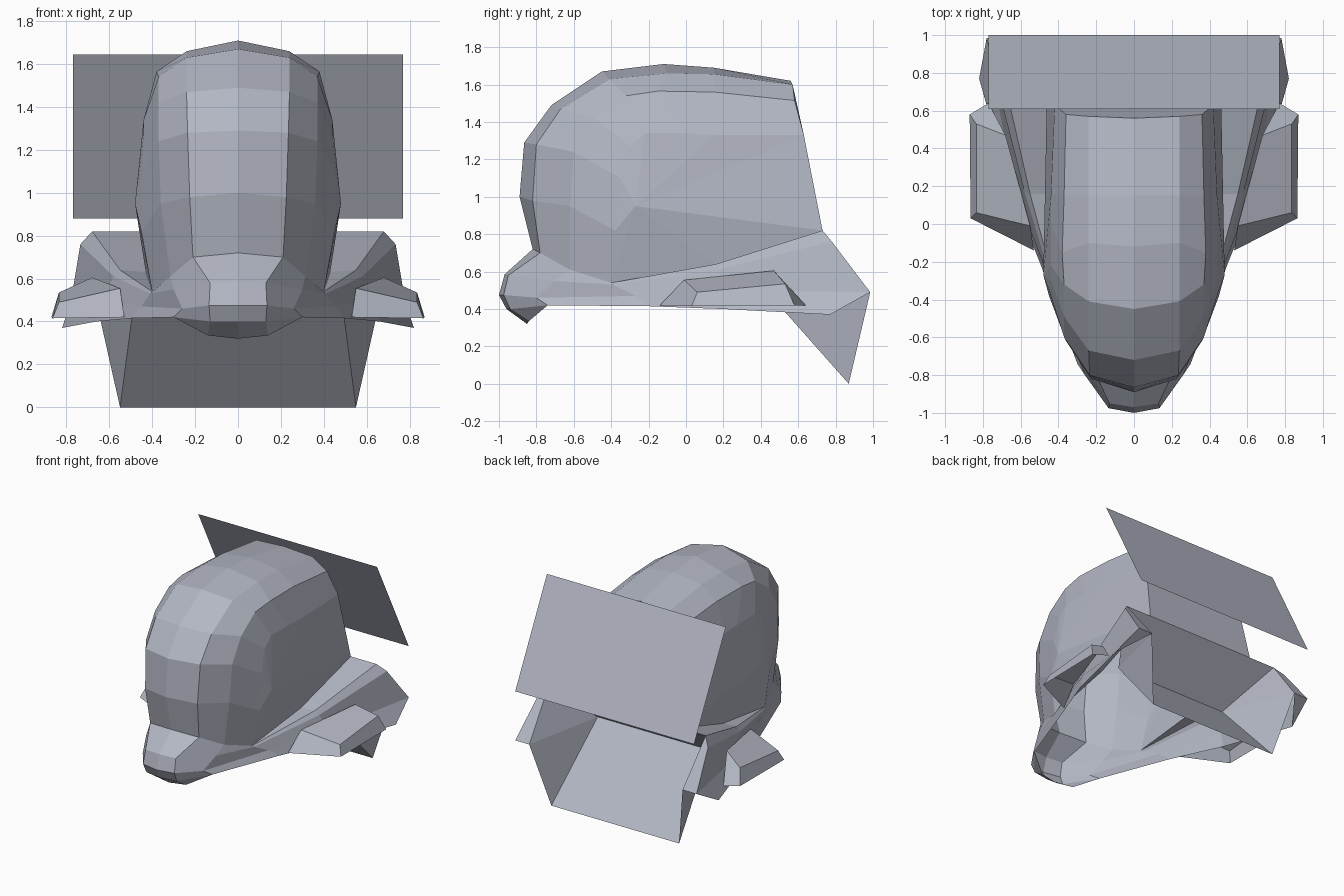
import bpy
import bmesh

cube = bpy.data.objects.get("Cube")
if cube:
    bpy.data.objects.remove(cube, do_unlink=True)

# One painted metal colour for every panel
COLOUR = (.45, .475, .55, 1)
paint = bpy.data.materials.new("pale_blue_grey")
paint.use_nodes = True
paint.diffuse_color = COLOUR
paint.node_tree.nodes["Principled BSDF"].inputs["Base Color"].default_value = COLOUR


def make_part(name, build):
    """Create one flat-shaded half shell and mirror it across the centre."""
    bm = bmesh.new()
    build(bm)
    bmesh.ops.remove_doubles(bm, verts=bm.verts, dist=.0005)
    bmesh.ops.recalc_face_normals(bm, faces=bm.faces)
    mesh = bpy.data.meshes.new(name)
    bm.to_mesh(mesh)
    bm.free()
    mesh.materials.append(paint)
    part = bpy.data.objects.new(name, mesh)
    bpy.context.collection.objects.link(part)
    mirror = part.modifiers.new("mirror", "MIRROR")
    mirror.use_clip = True
    return part


def add_face(bm, points):
    """Add a face, dropping repeated corners."""
    corners = list(dict.fromkeys(points))
    if len(corners) > 2:
        bm.faces.new([bm.verts.new(corner) for corner in corners])


def add_strip(bm, first, second):
    """Bridge two rows of points with quads."""
    for a, b, c, d in zip(first, first[1:], second[1:], second):
        add_face(bm, (a, b, c, d))


def add_loft(bm, rows):
    for first, second in zip(rows, rows[1:]):
        add_strip(bm, first, second)


def add_fan(bm, hub, rim):
    for a, b in zip(rim, rim[1:]):
        add_face(bm, (hub, a, b))


# Canopy ridges, each running from the nose over the top to the rear
crown = [(0, y, z) for y, z in (
    (-.82, .72), (-.89, 1), (-.865, 1.29), (-.72, 1.49),
    (-.45, 1.67), (-.12, 1.71), (.15, 1.69), (.56, 1.62))]
brow = [(.21, -.78, .7), (.225, -.82, .98), (.235, -.8, 1.28), (.24, -.67, 1.47),
        (.24, -.41, 1.63), (.24, -.1, 1.66), (.24, .15, 1.655), (.24, .57, 1.6)]
shoulder = [(.315, -.62, .61), (.36, -.62, .95), (.37, -.6, 1.24), (.37, -.49, 1.42),
            (.37, -.32, 1.54), (.38, -.15, 1.565), (.37, .15, 1.56), (.36, .58, 1.515)]
cheek = [(.4, -.4, .54), (.45, -.38, .82), (.45, -.35, 1.1), (.44, -.3, 1.27),
         (.44, -.22, 1.34), (.44, 0, 1.34), (.44, .15, 1.33), (.42, .63, 1.33)]
sill = [(.46, .73, .82), (.43, .16, .63), (.4, -.4, .54)]


def build_canopy(bm):
    add_loft(bm, [crown, brow, shoulder, cheek])
    # Broad side panel fans out from its widest point
    add_fan(bm, (.48, -.27, .95), cheek + sill)
    # Rear wall
    rear = [row[-1] for row in (crown, brow, shoulder, cheek)]
    add_face(bm, rear + [sill[0], (0, .73, .82)])


make_part("canopy", build_canopy)

# Hull rows, each running from the nose centre back along the side
seam = [(0, -.82, .72), (.21, -.78, .7), (.315, -.62, .61),
        (.4, -.4, .54), (.55, .16, .64), (.68, .73, .82)]
bevel = [(0, -.97, .585), (.13, -.95, .58), (.3, -.7, .55),
         (.41, -.39, .53), (.58, .17, .61), (.735, .78, .76)]
flank = [(0, -1, .475), (.135, -.975, .475), (.26, -.8, .46),
         (.45, -.27, .47), (.64, .2, .5), (.78, .985, .49)]
skirt = [(0, -.96, .4), (.13, -.94, .4), (.3, -.74, .42),
         (.5, -.2, .415), (.66, .2, .4), (.82, .77, .37)]
chin = [(0, -.85, .32), (.14, -.84, .335), (.3, -.74, .42)]
tail_inner = (.66, .985, .49)


def build_hull(bm):
    add_loft(bm, [seam, bevel, flank, skirt])
    add_strip(bm, skirt[:len(chin)], chin)
    # Ledge between the canopy sill and the hull edge
    add_strip(bm, sill[::-1], seam[-len(sill):])
    # Tail end and its underside
    add_face(bm, (seam[-1], bevel[-1], flank[-1], tail_inner))
    add_face(bm, (tail_inner, flank[-1], skirt[-1]))


make_part("hull", build_hull)


# Rear recess: ramp, ceiling and side walls
def build_recess(bm):
    lip, crease, top = (.55, .87, 0), (.48, .4, .53), seam[-1]
    for low, high in ((lip, crease), (crease, top)):
        add_face(bm, (low, high, (0, *high[1:]), (0, *low[1:])))
    add_face(bm, (top, tail_inner, crease))
    add_face(bm, (tail_inner, lip, crease))


make_part("rear_recess", build_recess)


# Side pods, open underneath
def build_pod(bm):
    root = [(.53, -.14, .42), (.55, -.01, .555), (.68, .47, .605), (.77, .64, .42)]
    tip = [(.865, .03, .415), (.835, .06, .49), (.835, .53, .535), (.87, .58, .42)]
    add_strip(bm, root, tip)
    add_face(bm, tip)


make_part("side_pods", build_pod)


# Sloping sheet behind the canopy
def build_rear_plate(bm):
    half, top, bottom = .77, (.61, 1.645), (1, .88)
    add_face(bm, ((0, *top), (half, *top), (half, *bottom), (0, *bottom)))


make_part("rear_plate", build_rear_plate)
